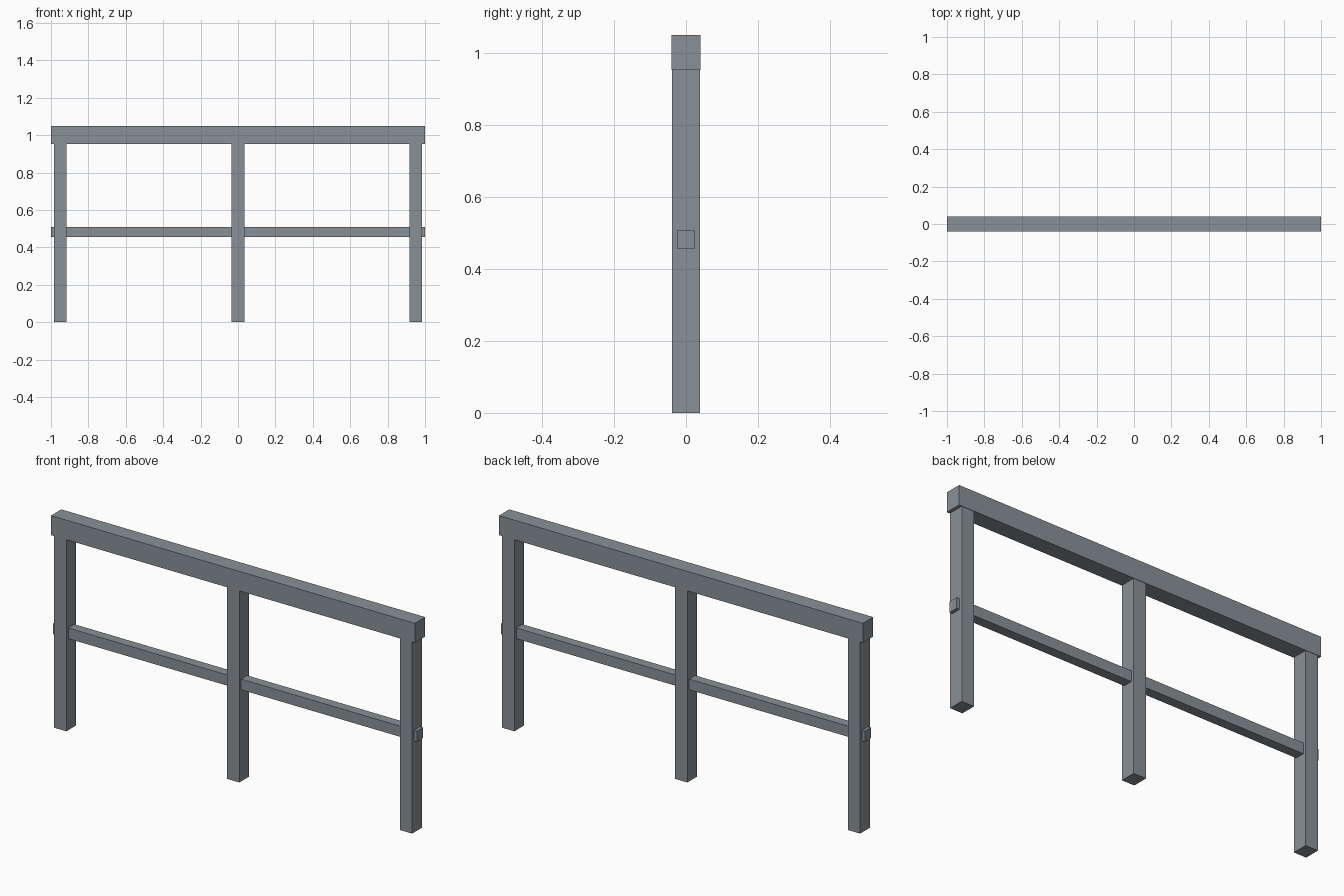
import bpy

if "Cube" in bpy.data.objects:
    bpy.data.objects.remove(bpy.data.objects["Cube"])

# Single painted-metal grey
grey = bpy.data.materials.new("steel grey")
grey.diffuse_color = (0.25, 0.285, 0.31, 1.0)
grey.use_nodes = True
grey.node_tree.nodes["Principled BSDF"].inputs["Base Color"].default_value = grey.diffuse_color


def box(name, x, z0, z1, width, depth):
    """Axis-aligned bar centred on y = 0, spanning z0 to z1."""
    bpy.ops.mesh.primitive_cube_add(size=1, location=(x, 0, (z0 + z1) / 2))
    ob = bpy.context.object
    ob.name = name
    ob.scale = (width, depth, z1 - z0)
    bpy.ops.object.transform_apply(location=False, rotation=False, scale=True)
    ob.data.materials.append(grey)
    return ob


# Rails running the full length
box("top_rail", 0, 0.953, 1.05, 2.0, 0.081)
box("middle_rail", 0, 0.455, 0.508, 2.0, 0.048)

# Three upright posts, ending under the top rail
for name, x in (("left_post", -0.95), ("centre_post", 0), ("right_post", 0.95)):
    box(name, x, 0, 0.953, 0.068, 0.077)
